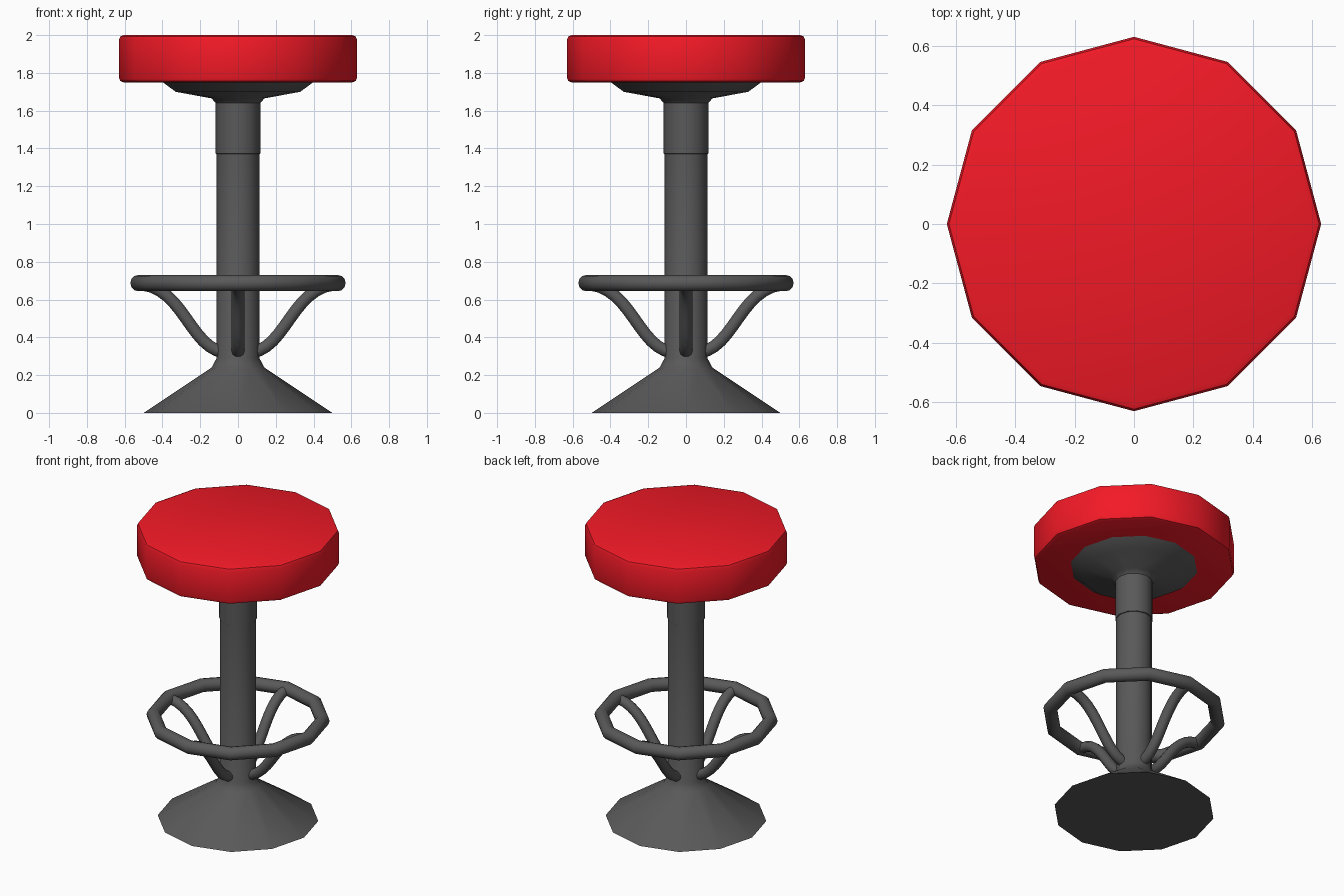
import bpy, bmesh
from math import cos, sin, pi, radians

if "Cube" in bpy.data.objects:
    bpy.data.objects.remove(bpy.data.objects["Cube"])

SIDES = 12


def paint(obj, name, colour):
    mat = bpy.data.materials.new(name)
    mat.diffuse_color = colour
    mat.use_nodes = True
    mat.node_tree.nodes["Principled BSDF"].inputs["Base Color"].default_value = mat.diffuse_color
    obj.data.materials.append(mat)


def smooth(obj, angle=40):
    bpy.ops.object.select_all(action='DESELECT')
    obj.select_set(True)
    bpy.context.view_layer.objects.active = obj
    bpy.ops.object.shade_smooth_by_angle(angle=radians(angle))


def lathe(name, profile):
    """Turn a bottom-to-top (radius, z) profile into a closed 12-sided solid."""
    bm = bmesh.new()
    rings = [[bm.verts.new((r * cos(2 * pi * i / SIDES), r * sin(2 * pi * i / SIDES), z))
              for i in range(SIDES)] for r, z in profile]
    for a, b in zip(rings, rings[1:]):
        for i in range(SIDES):
            j = (i + 1) % SIDES
            bm.faces.new((a[i], a[j], b[j], b[i]))
    bm.faces.new(rings[0][::-1])
    bm.faces.new(rings[-1])
    mesh = bpy.data.meshes.new(name)
    bm.to_mesh(mesh)
    bm.free()
    obj = bpy.data.objects.new(name, mesh)
    bpy.context.collection.objects.link(obj)
    smooth(obj)
    return obj


GREY = (0.1, 0.1, 0.1, 1)
RED = (0.9, 0.01, 0.02, 1)

# Padded seat with softly rounded rims
seat = lathe("seat", [(0.605, 1.75), (0.623, 1.757), (0.63, 1.775),
                      (0.63, 1.975), (0.623, 1.993), (0.605, 2.0)])
paint(seat, "seat_red", RED)

# Conical foot, column and flared seat support
pedestal = lathe("pedestal", [(0.5, 0), (0.14, 0.24), (0.113, 0.29), (0.113, 1.37),
                              (0.118, 1.372), (0.118, 1.64), (0.14, 1.665),
                              (0.33, 1.70), (0.40, 1.752)])
paint(pedestal, "metal_grey", GREY)
metal = pedestal.data.materials[0]

# Foot ring
bpy.ops.mesh.primitive_torus_add(major_segments=SIDES, minor_segments=12,
                                 major_radius=0.527, minor_radius=0.043,
                                 location=(0, 0, 0.687))
ring = bpy.context.object
ring.name = "foot_ring"
ring.data.materials.append(metal)
smooth(ring)

# Four S-shaped brackets from the column to the ring
curve = bpy.data.curves.new("ring_bracket", 'CURVE')
curve.dimensions = '3D'
curve.bevel_depth = 0.034
curve.bevel_resolution = 3
curve.resolution_u = 12
curve.use_fill_caps = True
spline = curve.splines.new('BEZIER')
spline.bezier_points.add(1)
for point, left, co, right in zip(
        spline.bezier_points,
        ((0, 0, 0.31), (0.29, 0, 0.66)),
        ((0.07, 0, 0.32), (0.51, 0, 0.68)),
        ((0.25, 0, 0.34), (0.6, 0, 0.69))):
    point.handle_left_type = point.handle_right_type = 'FREE'
    point.handle_left, point.co, point.handle_right = left, co, right
curve.materials.append(metal)
for i, side in enumerate(("right", "back", "left", "front")):
    bracket = bpy.data.objects.new(side + "_bracket", curve)
    bracket.rotation_euler.z = i * pi / 2
    bpy.context.collection.objects.link(bracket)
